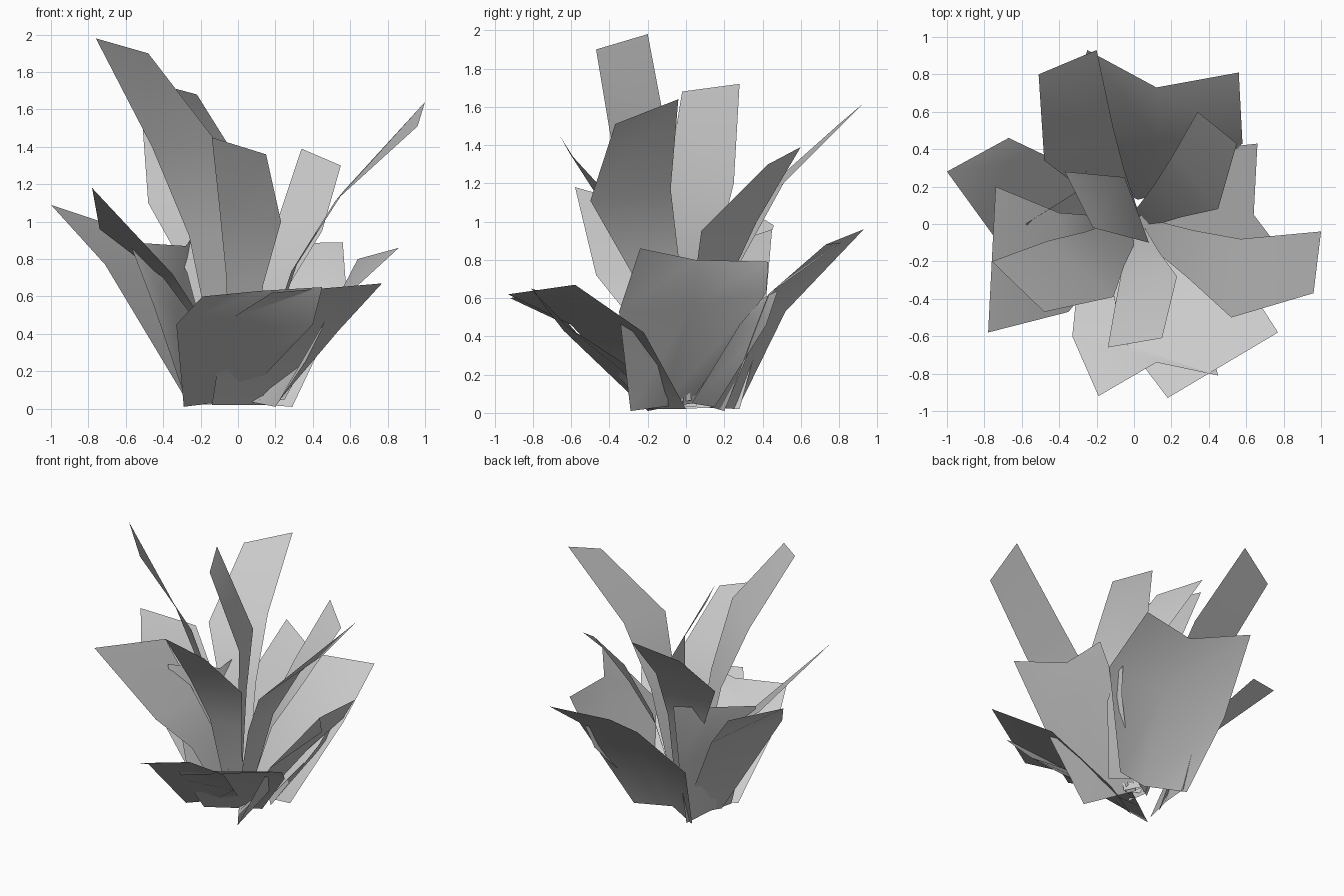
import bpy
from mathutils import Vector as V, Matrix
from math import radians

if "Cube" in bpy.data.objects:
    bpy.data.objects.remove(bpy.data.objects["Cube"])


def strip(name, rows):
    """Low-poly blade: each row is a list of points across the leaf."""
    n = len(rows[0])
    verts = [p for r in rows for p in r]
    faces = [(i * n + j, i * n + j + 1, (i + 1) * n + j + 1, (i + 1) * n + j)
             for i in range(len(rows) - 1) for j in range(n - 1)]
    me = bpy.data.meshes.new(name)
    me.from_pydata([tuple(v) for v in verts], [], faces)
    me.update()
    for p in me.polygons:
        p.use_smooth = True
    ob = bpy.data.objects.new(name, me)
    bpy.context.collection.objects.link(ob)


def narrowed(l, r, along, rise, width):
    """Row lower down the leaf, derived from a wider row above it."""
    c, h = (l + r) / 2, (r - l) / 2 * width
    c = V((c.x * along, c.y * along, c.z * rise))
    return [c - h, c + h]


def tall_leaf(name, ml, mr, tl, tr):
    ml, mr, tl, tr = map(V, (ml, mr, tl, tr))
    strip(name, [narrowed(ml, mr, .12, .05, .3),
                 narrowed(ml, mr, .55, .66, .6), [ml, mr], [tl, tr]])


def wide_leaf(name, turn, ml, mr, tl, tc, tr):
    ml, mr, tl, tc, tr = map(V, (ml, mr, tl, tc, tr))
    rot = Matrix.Rotation(radians(turn), 3, 'Z')
    bl, br = rot @ V((.2, -.29, .01)), rot @ V((0, .02, .05))
    out = rot @ V((.03, 0, -.02))
    strip(name, [[bl, (bl + br) / 2, br],
                 [ml, (ml + mr) / 2 + out, mr], [tl, tc, tr]])


# Outer ring: broad leaves with a bent tip edge
wide_leaf("right_broad_leaf", 0, (.50, -.35, .53), (.57, .42, .63),
          (.86, -.24, .86), (.64, .05, .80), (.66, .43, .79))
wide_leaf("front_broad_leaf", 270, (-.33, -.60, .45), (.40, -.62, .45),
          (-.19, -.92, .60), (.12, -.74, .63), (.45, -.81, .65))
strip("back_broad_leaf", [[(.29, .20, .01), (.02, .13, .03), (-.24, .27, .02)],
                          [(.58, .43, .62), (.12, .44, .58), (-.36, .52, .53)],
                          [(.56, .81, .89), (.12, .73, .88), (-.25, .93, .96)]])
strip("left_broad_leaf", [[(-.12, .20, .03), (-.26, -.05, .02)],
                          [(-.46, .36, .72), (-.71, -.12, .77)],
                          [(-.67, .46, .98), (-1, .28, 1.09)]])

# Middle ring: leaves between the broad ones
strip("front_right_leaf", [[(-.14, -.20, .02), (.20, 0, .02)],
                           [(-.07, -.60, .46), (.54, -.22, .42)],
                           [(.18, -.93, .62), (.77, -.58, .67)]])
strip("back_left_leaf", [[(-.20, .28, .02), (-.23, .05, .03), (-.27, -.15, .02)],
                         [(-.23, .41, .50), (-.32, .16, .48), (-.45, -.06, .55)],
                         [(-.21, .45, .96), (-.28, .19, .87), (-.58, 0, .89)]])
strip("back_right_leaf", [[(.25, .03, .05), (.15, .15, .03)],
                          [(.47, .28, .46), (.46, .42, .46)],
                          [(.50, .40, .60), (.50, .48, .64)]])
tall_leaf("front_left_leaf", (-.40, .06, .70), (-.35, -.47, .72),
          (-.74, .20, .96), (-.78, -.58, 1.18))

# Inner ring: tall blades, arching outwards
tall_leaf("front_left_blade", (-.46, -.09, 1.40), (-.11, -.39, 1.42),
          (-.76, -.20, 1.98), (-.48, -.47, 1.90))
tall_leaf("centre_blade", (-.05, .25, 1.20), (.08, -.10, 1.20),
          (-.37, .28, 1.72), (-.22, -.02, 1.68))
tall_leaf("front_blade", (-.10, -.43, 1.08), (.23, -.28, 1.00),
          (-.14, -.66, 1.45), (.15, -.61, 1.36))
tall_leaf("right_blade", (.52, -.50, 1.11), (.57, -.08, 1.17),
          (.96, -.37, 1.51), (1, -.04, 1.64))
tall_leaf("back_right_blade", (.45, .08, .95), (.21, .37, 1.00),
          (.55, .43, 1.30), (.34, .60, 1.39))
tall_leaf("back_left_blade", (-.11, .51, 1.20), (-.48, .34, 1.10),
          (-.20, .93, 1.62), (-.51, .80, 1.51))
